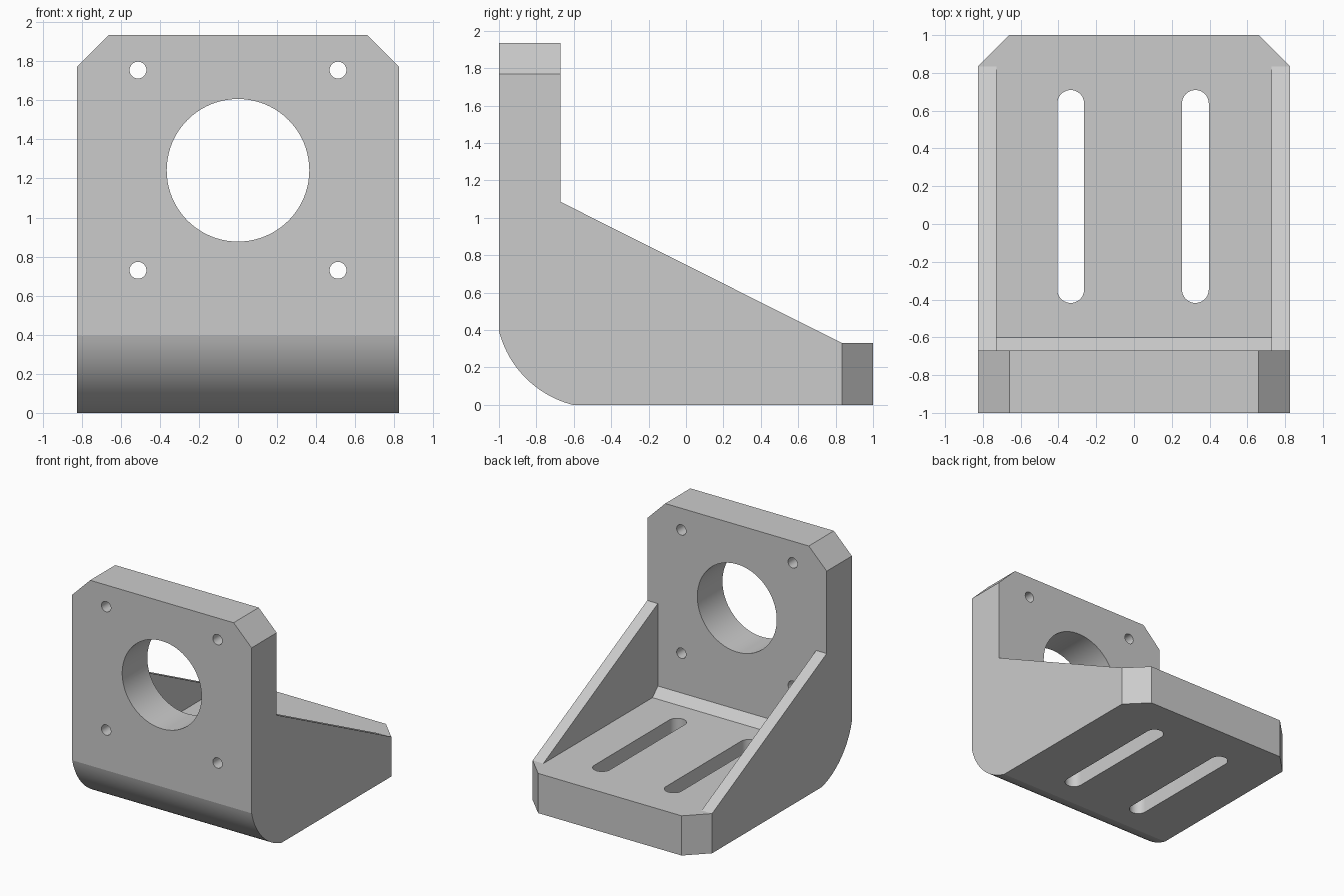
import bpy, bmesh, math
from mathutils import Vector

old = bpy.data.objects.get("Cube")
if old:
    bpy.data.objects.remove(old, do_unlink=True)

HALF_W, TOP, THICK, CHAMFER = 0.825, 1.935, 0.33, 0.165
INNER = -1 + THICK          # back face of the upright plate

grey = bpy.data.materials.new("light grey")
grey.use_nodes = True
grey.diffuse_color = (0.6, 0.6, 0.6, 1)
grey.node_tree.nodes["Principled BSDF"].inputs["Base Color"].default_value = (0.6, 0.6, 0.6, 1)


def prism(name, points, axis, start, end, bevel_rule=None):
    """Extrude a closed 2D profile along an axis; optionally chamfer chosen edges."""
    place = {"x": lambda a, b, d: (d, a, b),
             "y": lambda a, b, d: (a, d, b),
             "z": lambda a, b, d: (a, b, d)}[axis]
    bm = bmesh.new()
    face = bm.faces.new([bm.verts.new(place(a, b, start)) for a, b in points])
    grown = bmesh.ops.extrude_face_region(bm, geom=[face], use_keep_orig=True)
    move = Vector(place(0, 0, end - start))
    bmesh.ops.translate(bm, vec=move,
                        verts=[g for g in grown["geom"] if isinstance(g, bmesh.types.BMVert)])
    if bevel_rule:
        bmesh.ops.recalc_face_normals(bm, faces=bm.faces)
        bmesh.ops.bevel(bm, geom=[e for e in bm.edges if bevel_rule(e)],
                        offset=CHAMFER, segments=1, affect="EDGES")
    bmesh.ops.recalc_face_normals(bm, faces=bm.faces)
    mesh = bpy.data.meshes.new(name)
    bm.to_mesh(mesh)
    bm.free()
    mesh.materials.append(grey)
    obj = bpy.data.objects.new(name, mesh)
    bpy.context.collection.objects.link(obj)
    return obj


def arc(cx, cy, r, a0, a1, n):
    angles = [math.radians(a0 + (a1 - a0) * i / n) for i in range(n + 1)]
    return [(cx + r * math.cos(a), cy + r * math.sin(a)) for a in angles]


def combine(target, other, operation):
    mod = target.modifiers.new(other.name, "BOOLEAN")
    mod.operation, mod.solver, mod.object = operation, "EXACT", other
    bpy.context.view_layer.objects.active = target
    bpy.ops.object.modifier_apply(modifier=mod.name)
    bpy.data.objects.remove(other, do_unlink=True)


def corner(edge):
    """Side edges at the top of the upright and at the back of the base."""
    a, b = (v.co for v in edge.verts)
    if abs(a.x - b.x) > 0.01:
        return False
    return min(a.z, b.z) > TOP - 0.01 or min(a.y, b.y) > 0.99


# Bracket body: L profile with rounded heel and small inner chamfer
c, end = 0.53, 0.395
radius = math.hypot(c, c - end)
lean = math.degrees(math.asin((c - end) / radius))
heel = arc(-1 + c, c, radius, 180 + lean, 270 - lean, 24)
profile = heel + [(1, 0), (1, THICK), (INNER + 0.07, THICK),
                  (INNER, THICK + 0.07), (INNER, TOP), (-1, TOP)]
bracket = prism("bracket", profile, "x", -HALF_W, HALF_W, corner)

# Sloping side gussets
slope_end = 1 - CHAMFER
for side in (-1, 1):
    points = [(INNER, 1.085), (INNER - 0.1, 1.085), (INNER - 0.1, 0.2),
              (slope_end - 0.1, 0.2), (slope_end, THICK)]
    gusset = prism("gusset", points, "x", side * 0.728, side * HALF_W)
    combine(bracket, gusset, "UNION")

# Central bore and four mounting holes through the upright
holes = [(0, 1.242, 0.365, 80)]
holes += [(x, z, 0.043, 40) for x in (-0.512, 0.512) for z in (0.73, 1.755)]
for x, z, r, n in holes:
    cutter = prism("hole", arc(x, z, r, 0, 360, n)[:-1], "y", -1.2, INNER + 0.03)
    combine(bracket, cutter, "DIFFERENCE")

# Two long adjustment slots through the base
for x in (-0.335, 0.325):
    outline = arc(x, 0.638, 0.071, 0, 180, 20) + arc(x, -0.347, 0.071, 180, 360, 20)
    cutter = prism("slot", outline, "z", -0.2, THICK + 0.2)
    combine(bracket, cutter, "DIFFERENCE")

# Smooth the curved walls, keep the edges sharp
bpy.ops.object.select_all(action="DESELECT")
bracket.select_set(True)
bpy.context.view_layer.objects.active = bracket
bpy.ops.object.shade_smooth_by_angle(angle=math.radians(12))
